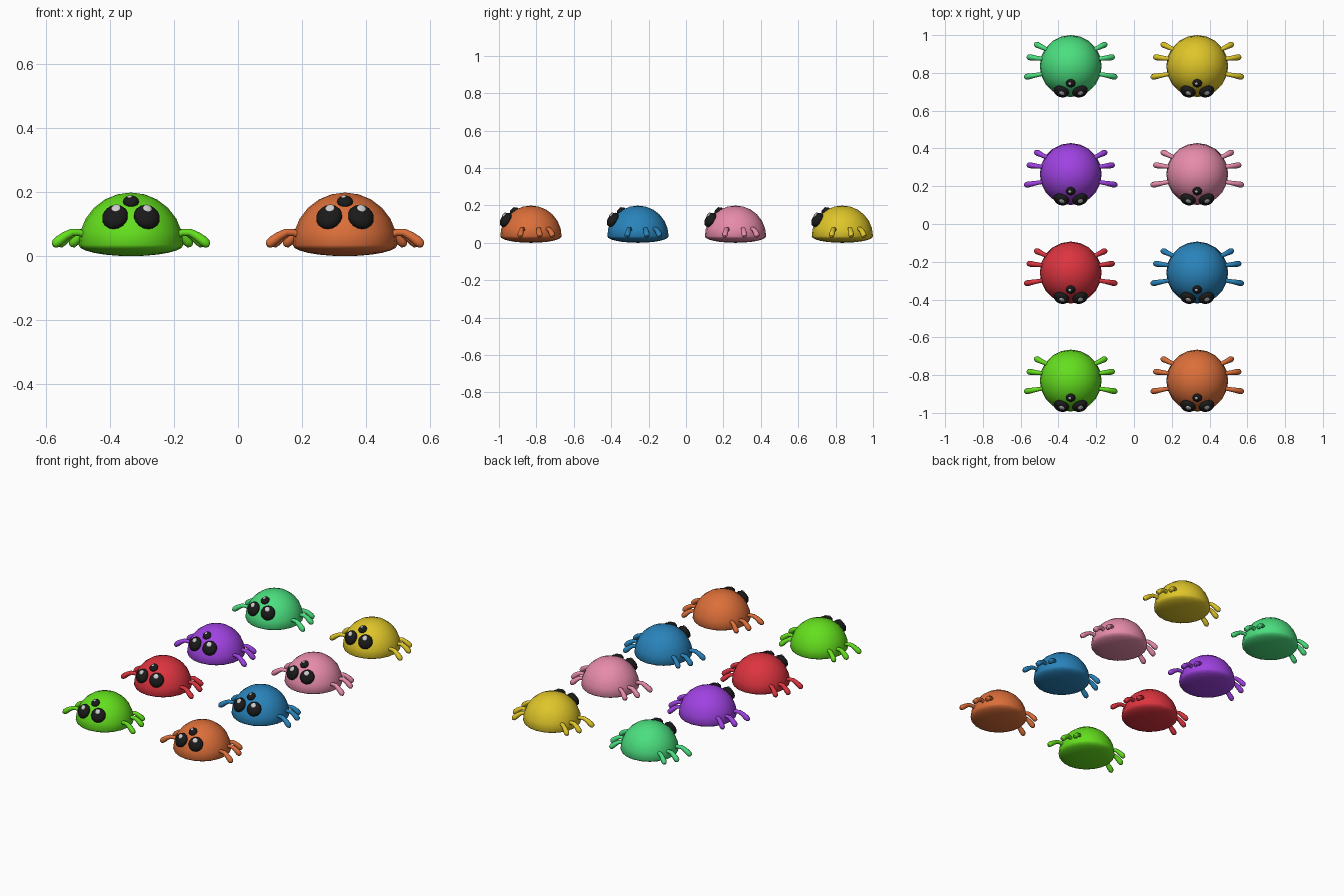
import bpy, bmesh, math
from mathutils import Vector, Matrix

if "Cube" in bpy.data.objects:
    bpy.data.objects.remove(bpy.data.objects["Cube"])

R, RIM = 0.164, 0.035          # dome radius, height of widest ring


def material(name, rgb):
    m = bpy.data.materials.new(name)
    m.diffuse_color = [(c / 255) ** 2.2 for c in rgb] + [1]
    m.use_nodes = True
    m.node_tree.nodes["Principled BSDF"].inputs["Base Color"].default_value = m.diffuse_color
    return m


def add(name, data, mat, loc):
    data.materials.append(mat)
    ob = bpy.data.objects.new(name, data)
    ob.location = loc
    bpy.context.collection.objects.link(ob)
    return ob


def finish(bm, name):
    for f in bm.faces:
        f.smooth = True
    me = bpy.data.meshes.new(name)
    bm.to_mesh(me)
    bm.free()
    return me


def dome_mesh():
    # Round top, underside squashed almost flat
    bm = bmesh.new()
    bmesh.ops.create_uvsphere(bm, u_segments=20, v_segments=12, radius=R)
    for v in bm.verts:
        if v.co.z < 0:
            v.co.z *= RIM / R
        v.co.z += RIM
    return finish(bm, "body")


def button(bm, direction, dist, rad, thick):
    # Flattened ball lying on the dome surface
    n = Vector(direction).normalized()
    mat = (Matrix.Translation(n * dist + Vector((0, 0, RIM)))
           @ n.to_track_quat('Z', 'Y').to_matrix().to_4x4()
           @ Matrix.Diagonal((rad, rad, thick, 1)))
    bmesh.ops.create_uvsphere(bm, u_segments=16, v_segments=10, radius=1, matrix=mat)


def eyes_mesh():
    bm = bmesh.new()
    for s in (-1, 1):
        button(bm, (s * 0.049, -0.132, 0.086), 0.168, 0.042, 0.025)
    button(bm, (0, -0.092, 0.138), 0.163, 0.025, 0.016)
    return finish(bm, "eyes")


def glints_mesh():
    bm = bmesh.new()
    for x in (-0.042, 0.046):
        button(bm, (x, -0.128, 0.102), 0.190, 0.015, 0.005)
    button(bm, (-0.004, -0.088, 0.142), 0.177, 0.008, 0.004)
    return finish(bm, "glints")


# Leg root and tip in plan, for the right side
LEGS = [((0.13, -0.038), (0.240, -0.058)),
        ((0.13, 0.036), (0.226, 0.048)),
        ((0.10, 0.075), (0.186, 0.117))]
# Fraction along the leg, height, thickness
PATH = [(0, 0.062, 0.010), (0.3, 0.074, 0.011), (0.5, 0.074, 0.012),
        (0.7, 0.062, 0.014), (0.88, 0.047, 0.016), (0.98, 0.038, 0.014),
        (1.04, 0.034, 0.007)]


def legs_curve():
    cu = bpy.data.curves.new("legs", 'CURVE')
    cu.dimensions = '3D'
    cu.bevel_depth = 1.0
    cu.bevel_resolution = 2
    cu.use_fill_caps = True
    for s in (-1, 1):
        for (x0, y0), (x1, y1) in LEGS:
            sp = cu.splines.new('POLY')
            sp.points.add(len(PATH) - 1)
            for p, (t, z, r) in zip(sp.points, PATH):
                p.co = (s * (x0 + t * (x1 - x0)), y0 + t * (y1 - y0), z, 1)
                p.radius = r
            sp.use_smooth = True
    return cu


black = material("eye_black", (32, 32, 32))
pale = material("glint_grey", (205, 205, 205))
COLOURS = [("lime", (100, 222, 35)), ("orange", (218, 110, 60)),
           ("red", (220, 55, 65)), ("blue", (45, 130, 185)),
           ("purple", (158, 68, 225)), ("pink", (230, 138, 168)),
           ("green", (76, 222, 126)), ("yellow", (222, 196, 45))]
ROWS = [-0.829, -0.257, 0.2645, 0.836]

# Grid of bugs, two per row
for i, (name, rgb) in enumerate(COLOURS):
    loc = (0.335 if i % 2 else -0.335, ROWS[i // 2], 0)
    skin = material(name, rgb)
    add(name + "_body", dome_mesh(), skin, loc)
    add(name + "_legs", legs_curve(), skin, loc)
    add(name + "_eyes", eyes_mesh(), black, loc)
    add(name + "_eye_glints", glints_mesh(), pale, loc)
